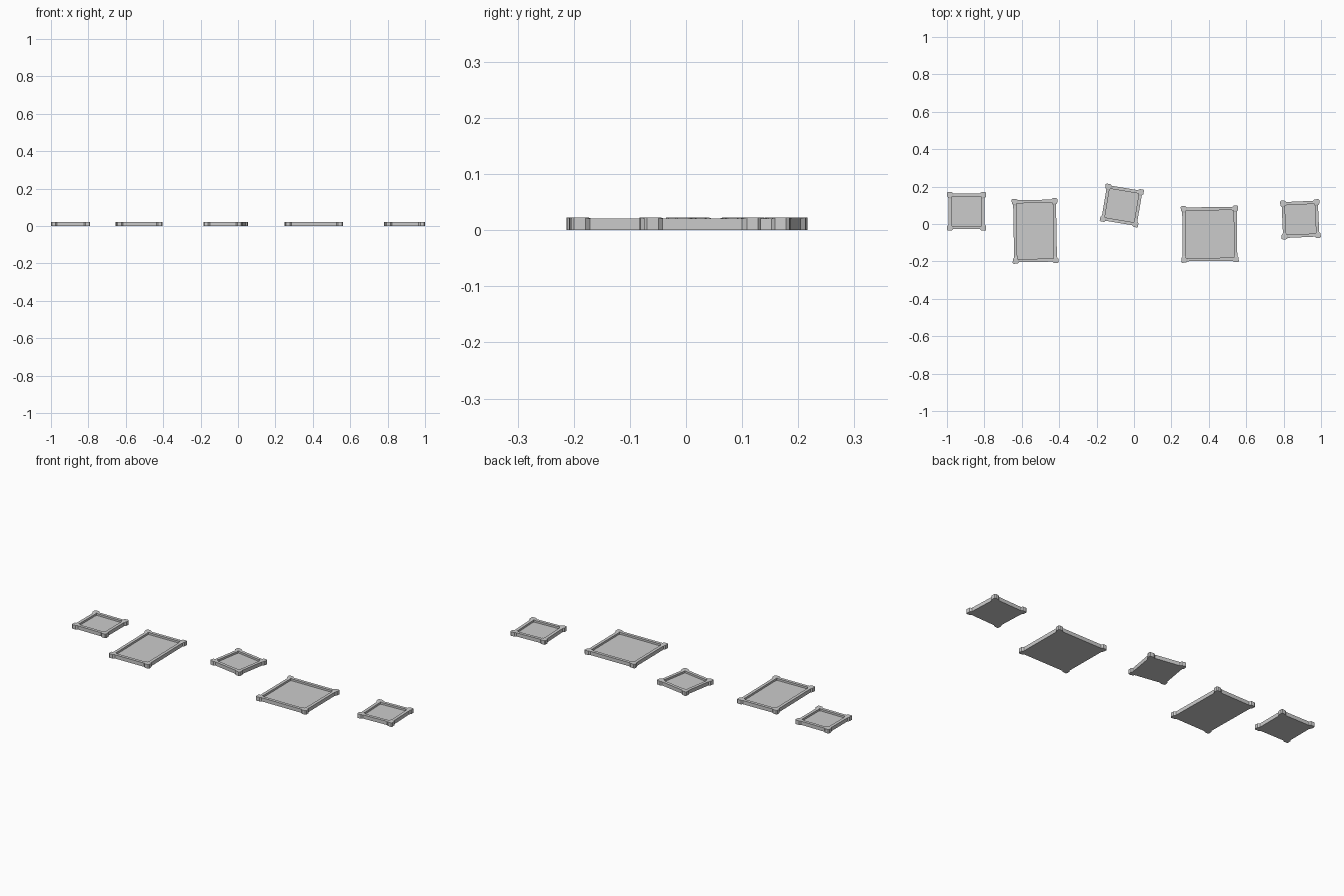
import bpy, bmesh, math

if "Cube" in bpy.data.objects:
    bpy.data.objects.remove(bpy.data.objects["Cube"])

# Corner profile: (distance in along x, distance in along y) from the outer corner
OUTER = [(0.033, 0.008), (0.025, 0.001), (0.005, 0.0),
         (0.0, 0.005), (0.001, 0.025), (0.008, 0.033)]
INNER = [(0.037, 0.025), (0.031, 0.026), (0.027, 0.026),
         (0.026, 0.027), (0.026, 0.031), (0.025, 0.037)]
RIM_Z, POST_Z, FLOOR_Z = 0.0205, 0.0225, 0.010
HEIGHTS = [RIM_Z, POST_Z, POST_Z, POST_Z, POST_Z, RIM_Z]


def ring(bm, profile, hx, hy, heights):
    """Closed loop around a rectangle, using the profile at each corner."""
    verts = []
    for sx, sy in ((1, 1), (1, -1), (-1, -1), (-1, 1)):
        pts = list(zip(profile, heights))
        if sx * sy < 0:
            pts.reverse()
        for (dx, dy), z in pts:
            verts.append(bm.verts.new((sx * (hx - dx), sy * (hy - dy), z)))
    return verts


def bridge(bm, a, b):
    n = len(a)
    for i in range(n):
        j = (i + 1) % n
        bm.faces.new((a[i], a[j], b[j], b[i]))


def tray(name, x, y, w, d, angle):
    """Shallow square tray: raised rim, flared corner posts, recessed panel."""
    bm = bmesh.new()
    hx, hy = w / 2, d / 2
    base = ring(bm, OUTER, hx, hy, [0] * 6)
    top = ring(bm, OUTER, hx, hy, HEIGHTS)
    lip = ring(bm, INNER, hx, hy, HEIGHTS)
    floor = ring(bm, INNER, hx, hy, [FLOOR_Z] * 6)
    for a, b in ((base, top), (top, lip), (lip, floor)):
        bridge(bm, a, b)
    bm.faces.new(base)
    bm.faces.new(floor)
    bmesh.ops.recalc_face_normals(bm, faces=bm.faces)
    me = bpy.data.meshes.new(name)
    bm.to_mesh(me)
    bm.free()
    ob = bpy.data.objects.new(name, me)
    ob.location = (x, y, 0)
    ob.rotation_euler.z = math.radians(angle)
    bpy.context.collection.objects.link(ob)


# Five trays in a loose row
tray("small_tray_left", -0.895, 0.068, 0.21, 0.208, 0)
tray("tall_tray", -0.529, -0.037, 0.245, 0.348, 1.0)
tray("small_tray_tilted", -0.065, 0.099, 0.208, 0.206, -9.5)
tray("large_tray", 0.405, -0.054, 0.308, 0.304, 0.6)
tray("small_tray_right", 0.890, 0.025, 0.21, 0.208, 2.5)
